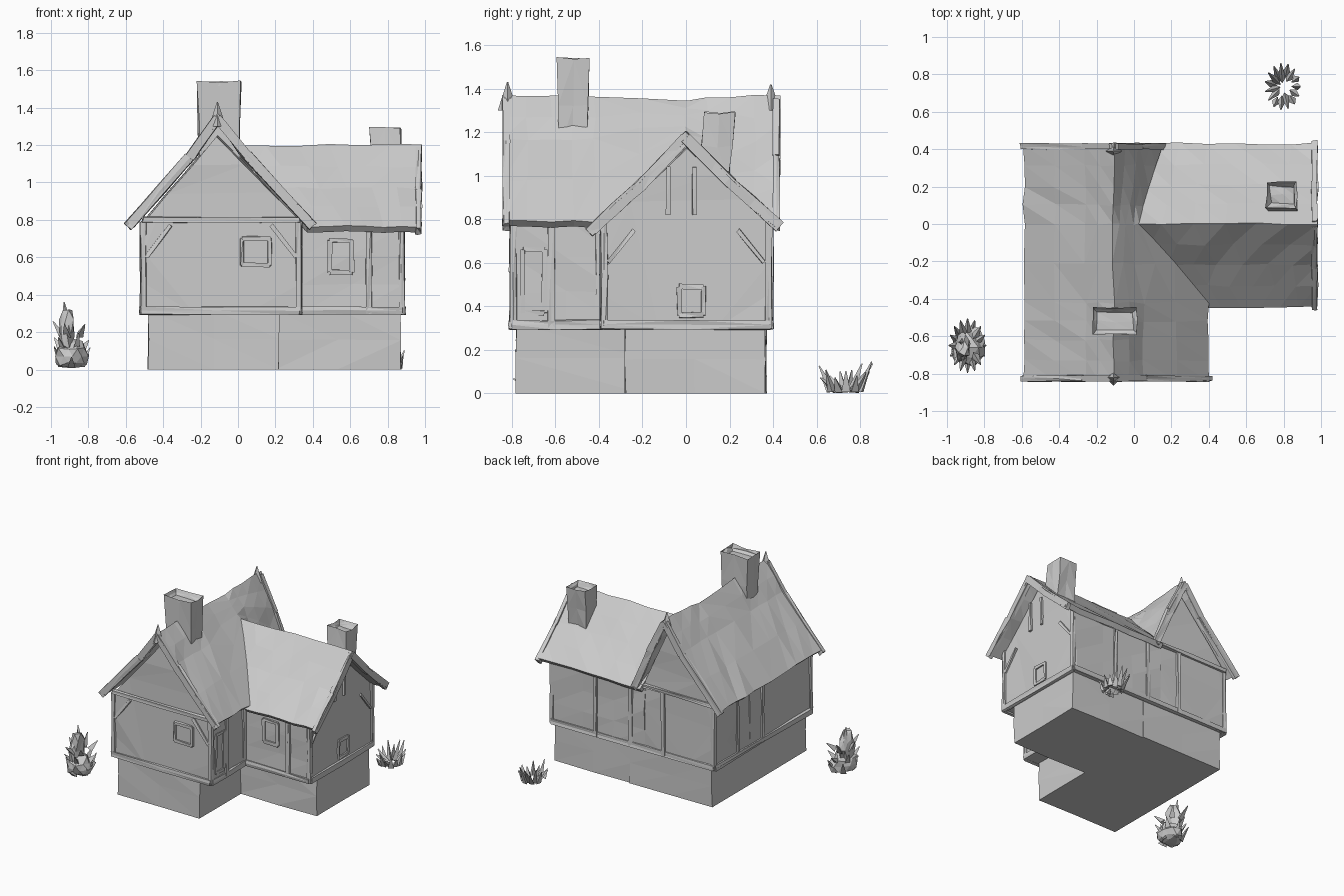
import bpy, bmesh, math, random
from mathutils import Vector, Matrix

if "Cube" in bpy.data.objects:
    bpy.data.objects.remove(bpy.data.objects["Cube"])

random.seed(4)


def finish(name, bm):
    mesh = bpy.data.meshes.new(name)
    bm.to_mesh(mesh)
    bm.free()
    ob = bpy.data.objects.new(name, mesh)
    bpy.context.collection.objects.link(ob)
    return ob


def rough(bm, cuts, amount):
    """Subdivide, triangulate and nudge vertices for a hand-hewn look."""
    if cuts:
        bmesh.ops.subdivide_edges(bm, edges=bm.edges[:], cuts=cuts, use_grid_fill=True)
    bmesh.ops.triangulate(bm, faces=bm.faces[:])
    for v in bm.verts:
        grounded = v.co.z < 0.001
        v.co += Vector([random.uniform(-amount, amount) for _ in range(3)])
        if grounded:
            v.co.z = 0


def prism(name, profile, axis, a, b, cuts=2, amount=0.006):
    """Extrude a (side, z) profile along x or y."""
    bm = bmesh.new()
    def put(u, z, t):
        return bm.verts.new((u, t, z) if axis == 'y' else (t, u, z))
    lo = [put(u, z, a) for u, z in profile]
    hi = [put(u, z, b) for u, z in profile]
    bm.faces.new(lo)
    bm.faces.new(hi)
    n = len(lo)
    for i in range(n):
        j = (i + 1) % n
        bm.faces.new((lo[i], lo[j], hi[j], hi[i]))
    bmesh.ops.recalc_face_normals(bm, faces=bm.faces[:])
    rough(bm, cuts, amount)
    return finish(name, bm)


def sheet(name, rows, thick):
    """Roof skin from rows of points, thickened downwards."""
    bm = bmesh.new()
    g = [[bm.verts.new(p) for p in r] for r in rows]
    for r, s in zip(g, g[1:]):
        for i in range(len(r) - 1):
            bm.faces.new((r[i], r[i + 1], s[i + 1], s[i]))
    bmesh.ops.recalc_face_normals(bm, faces=bm.faces[:])
    if sum(f.normal.z for f in bm.faces) < 0:
        bmesh.ops.reverse_faces(bm, faces=bm.faces[:])
    rough(bm, 1, 0.007)
    ob = finish(name, bm)
    m = ob.modifiers.new("thickness", 'SOLIDIFY')
    m.thickness, m.offset = thick, -1
    return ob


def beam(name, p, q, w=0.03, h=0.03):
    p, q = Vector(p), Vector(q)
    d = q - p
    bm = bmesh.new()
    bmesh.ops.create_cube(bm, size=1)
    bmesh.ops.scale(bm, vec=(w, h, d.length), verts=bm.verts[:])
    rot = d.to_track_quat('Z', 'Y').to_matrix().to_4x4()
    bmesh.ops.transform(bm, matrix=Matrix.Translation((p + q) / 2) @ rot, verts=bm.verts[:])
    rough(bm, 1 if d.length > 0.3 else 0, 0.004)
    return finish(name, bm)


def window(name, axis, wall, u0, u1, z0, z1):
    """Four frame bars on a wall facing x or y."""
    def at(u, z):
        return (u, wall, z) if axis == 'y' else (wall, u, z)
    c = [at(u0, z0), at(u1, z0), at(u1, z1), at(u0, z1)]
    for i in range(4):
        beam(name + "_frame", c[i], c[(i + 1) % 4], 0.022, 0.022)


def chimney(name, x, y, z0, z1, sx, sy, flare, lean=0):
    bm = bmesh.new()
    bmesh.ops.create_cube(bm, size=1)
    for v in bm.verts:
        k = flare if v.co.z > 0 else 1
        v.co = (x + v.co.x * sx * k, y + v.co.y * sy * k + (lean if v.co.z > 0 else 0),
                z1 if v.co.z > 0 else z0)
    top = max(bm.faces, key=lambda f: f.calc_center_median().z)
    bmesh.ops.inset_region(bm, faces=[top], thickness=0.03)
    bmesh.ops.translate(bm, vec=(0, 0, -0.04), verts=top.verts[:])
    rough(bm, 1, 0.007)
    return finish(name, bm)


def cone(name, loc, r, tip, sides=4):
    bm = bmesh.new()
    bmesh.ops.create_cone(bm, segments=sides, radius1=r, radius2=0.003, depth=1, cap_ends=True)
    d = Vector(tip) - Vector(loc)
    bmesh.ops.scale(bm, vec=(1, 1, d.length), verts=bm.verts[:])
    m = Matrix.Translation((Vector(loc) + Vector(tip)) / 2) @ d.to_track_quat('Z', 'Y').to_matrix().to_4x4()
    bmesh.ops.transform(bm, matrix=m, verts=bm.verts[:])
    return finish(name, bm)


def clump(name, loc, size):
    bm = bmesh.new()
    bmesh.ops.create_icosphere(bm, subdivisions=2, radius=1)
    for v in bm.verts:
        k = random.uniform(0.7, 1.1)
        v.co = Vector([loc[i] + v.co[i] * size[i] * k for i in range(3)])
        v.co.z = max(v.co.z, 0.01)
    return finish(name, bm)


def box(name, x0, x1, y0, y1, z0, z1):
    return prism(name, [(x0, z0), (x1, z0), (x1, z1), (x0, z1)], 'y', y0, y1, 1, 0.004)


# Stone base of both wings
box("main_base", -0.48, 0.22, -0.78, 0.37, 0, 0.32)
box("wing_base", 0.20, 0.87, -0.28, 0.365, 0, 0.32)

# Overhanging upper floors with gables
prism("main_walls_front", [(-0.51, 0.3), (0.33, 0.3), (0.33, 0.79), (-0.11, 1.25), (-0.51, 0.79)],
      'y', -0.80, -0.05)
prism("main_walls_back", [(-0.51, 0.3), (0.14, 0.3), (0.09, 0.82), (-0.11, 1.25), (-0.51, 0.79)],
      'y', -0.06, 0.385)
prism("wing_walls", [(-0.38, 0.3), (0.39, 0.3), (0.39, 0.77), (0, 1.13), (-0.38, 0.76)],
      'x', 0.08, 0.88)

# Main roof: eave, slope, ridge, slope, eave; narrows behind the wing's ridge
full = [(-0.59, 0.79), (-0.26, 1.16), (-0.11, 1.37), (0.05, 1.17), (0.40, 0.79)]
at_ridge = full[:2] + [(-0.11, 1.35), (-0.04, 1.27), (0.03, 1.19)]
back = full[:3] + [(0.02, 1.11), (0.15, 0.80)]
sheet("main_roof", [[(x, y, z) for x, z in prof] for y, prof in
                    ((-0.84, full), (-0.62, full), (-0.42, full), (0.0, at_ridge), (0.2, [*full[:2],
                     (-0.11, 1.36), (-0.01, 1.2), (0.08, 1.01)]), (0.43, back))], 0.04)

# Wing roof: its left edge follows the valleys
slope = [(-0.445, 0.765), (-0.22, 0.97), (0.0, 1.20), (0.21, 0.99), (0.43, 0.79)]
left = [0.37, 0.18, -0.01, 0.04, 0.10]
sheet("wing_roof", [[(x + (0.98 - x) * t, y, z) for x, (y, z) in zip(left, slope)]
                    for t in (0, 0.33, 0.67, 1)], 0.04)

# Barge boards and ridge finials
for y, prof in ((-0.825, full), (0.415, back)):
    for (x0, z0), (x1, z1) in zip(prof, prof[1:]):
        beam("main_barge_board", (x0, y, z0 - 0.025), (x1, y, z1 - 0.025), 0.03, 0.05)
for (y0, z0), (y1, z1) in zip(slope, slope[1:]):
    beam("wing_barge_board", (0.965, y0, z0 - 0.025), (0.965, y1, z1 - 0.025), 0.03, 0.05)
for y, tip in ((-0.82, 1.43), (0.39, 1.42)):
    cone("ridge_finial", (-0.11, y, 1.30), 0.045, (-0.11, y, tip))

# Chimneys
chimney("main_chimney", -0.10, -0.52, 1.10, 1.54, 0.21, 0.13, 1.12)
chimney("wing_chimney", 0.79, 0.13, 0.98, 1.29, 0.155, 0.13, 1.06, 0.025)

# Sill beams round the jetty
for p, q in (((-0.52, -0.80), (0.33, -0.80)), ((-0.51, -0.80), (-0.51, 0.385)),
             ((-0.51, 0.385), (0.88, 0.385)), ((0.88, 0.385), (0.88, -0.38)),
             ((0.88, -0.38), (0.33, -0.38)), ((0.33, -0.38), (0.33, -0.80))):
    beam("sill_beam", (*p, 0.315), (*q, 0.315), 0.03, 0.04)

# Wall posts: corners and intermediate studs
for x, y in ((-0.505, -0.795), (0.325, -0.795), (-0.505, 0.38), (0.875, -0.375), (0.875, 0.38),
             (0.325, -0.40), (0.70, -0.38), (-0.51, -0.20), (-0.08, 0.385), (0.20, 0.385),
             (0.50, 0.385), (0.33, -0.62)):
    beam("wall_post", (x, y, 0.30), (x, y, 0.79), 0.03, 0.03)
for x, y in ((-0.49, -0.0), ):
    beam("wall_post", (x - 0.02, y + 0.1, 0.30), (x - 0.02, y + 0.1, 0.79), 0.02, 0.02)

# Gable tie beams, short gable studs and corner braces
beam("front_tie_beam", (-0.51, -0.805, 0.80), (0.33, -0.805, 0.80))
beam("back_tie_beam", (-0.51, 0.39, 0.80), (0.10, 0.39, 0.80))
for y in (-0.08, 0.04):
    beam("gable_stud", (0.88, y, 0.82), (0.88, y, 1.04), 0.02, 0.02)
for s in (-1, 1):
    beam("front_brace", (-0.09 + s * 0.40, -0.80, 0.60), (-0.09 + s * 0.27, -0.80, 0.77), 0.02, 0.02)
    beam("side_brace", (0.88, s * 0.36, 0.60), (0.88, s * 0.24, 0.75), 0.02, 0.02)

# Windows
window("front_window", 'y', -0.80, 0.02, 0.17, 0.56, 0.70)
window("wing_window", 'y', -0.38, 0.49, 0.61, 0.52, 0.69)
window("side_window", 'x', 0.88, -0.03, 0.08, 0.36, 0.49)
window("inner_window", 'x', 0.33, -0.75, -0.65, 0.37, 0.66)

# Left bush: leafy mound with a tall shoot
clump("left_bush", (-0.885, -0.66, 0.07), (0.095, 0.12, 0.09))
clump("left_bush_shoot", (-0.915, -0.66, 0.19), (0.05, 0.08, 0.14))
for i in range(16):
    a = i * math.tau / 16
    b = Vector((-0.89 + 0.055 * math.cos(a), -0.65 + 0.07 * math.sin(a), 0.02 + 0.08 * (i % 3)))
    t = (-0.89 + 0.10 * math.cos(a), -0.65 + 0.145 * math.sin(a), b.z + random.uniform(0.04, 0.11))
    cone("left_bush_leaf", b, 0.025, t, 3)
cone("left_bush_tip", (-0.91, -0.63, 0.2), 0.035, (-0.93, -0.63, 0.36), 4)

# Rear plant: ring of spiky blades
for i in range(15):
    a = i * math.tau / 15
    r = random.uniform(0.3, 0.8)
    b = (0.795 + 0.09 * r * math.cos(a), 0.735 + 0.11 * r * math.sin(a), 0.01)
    t = (0.795 + 0.095 * math.cos(a), 0.735 + 0.125 * math.sin(a), random.uniform(0.07, 0.16))
    cone("rear_plant_leaf", b, 0.024, t, 3)
